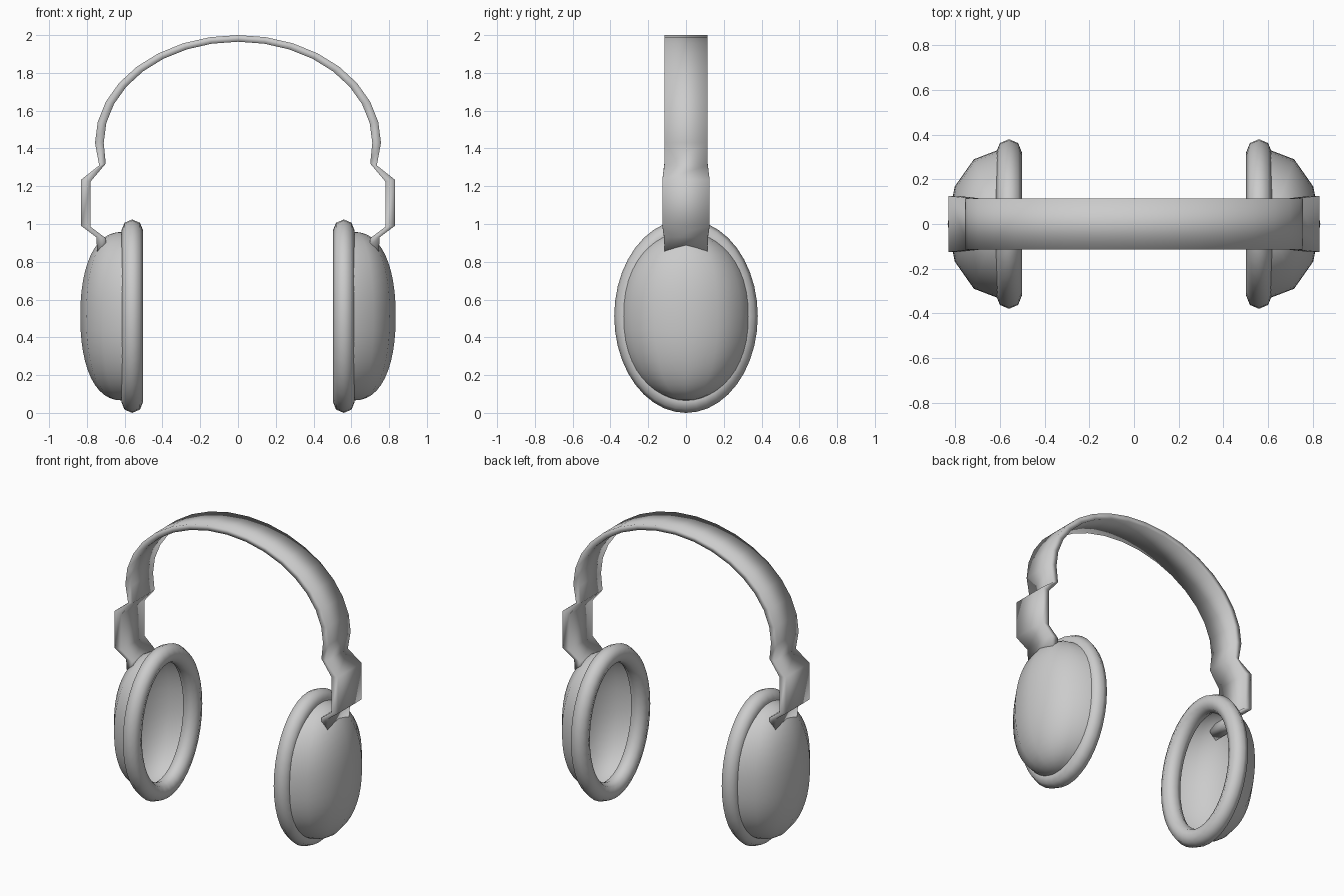
import bpy, bmesh, math
from math import sin, cos, pi, radians

cube = bpy.data.objects.get("Cube")
if cube:
    bpy.data.objects.remove(cube, do_unlink=True)

grey = bpy.data.materials.new("plain_grey")
grey.use_nodes = True
COLOUR = (0.6, 0.6, 0.6, 1)
grey.diffuse_color = COLOUR
grey.node_tree.nodes["Principled BSDF"].inputs["Base Color"].default_value = COLOUR

CUP_Z = 0.512


def loft(name, rows, closed_rows=False, closed_cols=False, caps=False, outward=None):
    """Skin a grid of points with smooth quads."""
    bm = bmesh.new()
    grid = [[bm.verts.new(p) for p in row] for row in rows]
    n, m = len(grid), len(grid[0])
    for i in range(n if closed_rows else n - 1):
        for j in range(m if closed_cols else m - 1):
            a, b = grid[i], grid[(i + 1) % n]
            k = (j + 1) % m
            bm.faces.new((a[j], a[k], b[k], b[j]))
    if caps:
        bm.faces.new(grid[0])
        bm.faces.new(grid[-1])
    bmesh.ops.remove_doubles(bm, verts=bm.verts, dist=0.0005)
    bmesh.ops.recalc_face_normals(bm, faces=bm.faces)
    if outward:
        bm.normal_update()
        if sum(f.normal.x * f.calc_area() for f in bm.faces) * outward < 0:
            bmesh.ops.reverse_faces(bm, faces=bm.faces)
    for f in bm.faces:
        f.smooth = True
    mesh = bpy.data.meshes.new(name)
    bm.to_mesh(mesh)
    bm.free()
    mesh.materials.append(grey)
    obj = bpy.data.objects.new(name, mesh)
    bpy.context.collection.objects.link(obj)
    return obj


def rounded(v, power=0.8):
    """Signed power, for a slightly boxy oval."""
    return math.copysign(abs(v) ** power, v)


# Headband: a flat strip of even thickness.
# Each station: outer x, outer z, inner x, inner z, half width
arm = [
    (0.745, 0.845, 0.70, 0.885, 0.114),
    (0.75, 0.93, 0.70, 0.925, 0.116),
    (0.83, 0.99, 0.78, 0.985, 0.125),
    (0.83, 1.235, 0.78, 1.225, 0.125),
    (0.735, 1.31, 0.70, 1.32, 0.115),
]
arch = []
STEPS = 16
for i in range(STEPS + 1):
    a = pi * i / STEPS
    arch.append((0.757 * cos(a), 1.43 + 0.57 * sin(a),
                 0.711 * cos(a), 1.43 + 0.535 * sin(a), 0.114))
mirrored_arm = [(-s[0], s[1], -s[2], s[3], s[4]) for s in reversed(arm)]
sections = [[(ox, -w, oz), (ox, w, oz), (ix, w, iz), (ix, -w, iz)]
            for ox, oz, ix, iz, w in arm + arch + mirrored_arm]
loft("headband", sections, closed_cols=True, caps=True)

for side, label in ((1, "left"), (-1, "right")):
    # Outer shell: half a rounded oval with upright poles and broad facets
    shell = []
    for i in range(25):
        lat = radians(-90 + 7.5 * i)
        reach = rounded(max(cos(lat), 0))
        shell.append([(side * (0.60 + 0.235 * reach * cos(lon)),
                       0.335 * cos(lat) * sin(lon),
                       CUP_Z + 0.447 * rounded(sin(lat), 0.9))
                      for lon in (radians(-90 + 30 * j) for j in range(7))])
    loft(label + "_ear_shell", shell, outward=side)

    # Ear cushion: oval ring
    cushion = []
    for i in range(40):
        a = 2 * pi * i / 40
        ring = []
        for j in range(8):
            b = 2 * pi * j / 8
            r = 0.06 * cos(b)
            ring.append((side * (0.56 + 0.058 * sin(b)),
                         (0.32 + r) * cos(a),
                         CUP_Z + (0.452 + r) * sin(a)))
        cushion.append(ring)
    loft(label + "_ear_cushion", cushion, closed_rows=True, closed_cols=True)
